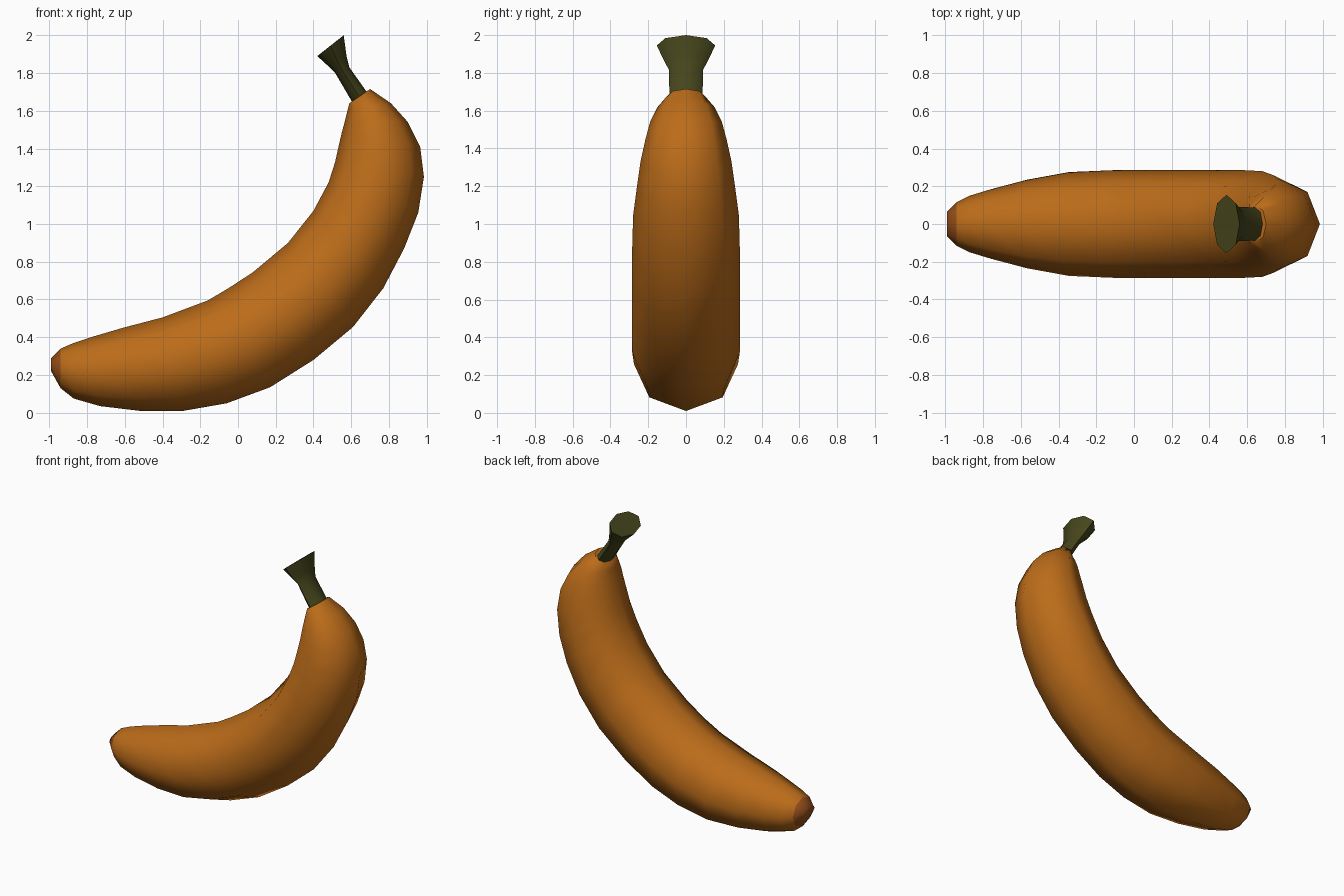
import bpy, bmesh
from math import sin, cos, pi, radians

if "Cube" in bpy.data.objects:
    bpy.data.objects.remove(bpy.data.objects["Cube"])


def material(name, rgb):
    m = bpy.data.materials.new(name)
    m.diffuse_color = (*rgb, 1)
    m.use_nodes = True
    m.node_tree.nodes["Principled BSDF"].inputs["Base Color"].default_value = m.diffuse_color
    return m


def loft(name, rings, mats, angle, sides=8):
    """Skin octagons; ring = outer x, outer z, inner x, inner z, half width."""
    bm = bmesh.new()
    loops = []
    for ox, oz, ix, iz, w in rings:
        cx, cz, dx, dz = (ox + ix) / 2, (oz + iz) / 2, (ox - ix) / 2, (oz - iz) / 2
        loop = []
        for k in range(sides):
            a = 2 * pi * k / sides
            loop.append(bm.verts.new((cx + dx * cos(a), w * sin(a), cz + dz * cos(a))))
        loops.append(loop)
    for a, b in zip(loops, loops[1:]):
        for k in range(sides):
            n = (k + 1) % sides
            bm.faces.new((a[k], a[n], b[n], b[k]))
    bm.faces.new(loops[0])
    bm.faces.new(loops[-1])
    bmesh.ops.recalc_face_normals(bm, faces=bm.faces)
    mesh = bpy.data.meshes.new(name)
    bm.to_mesh(mesh)
    bm.free()
    ob = bpy.data.objects.new(name, mesh)
    bpy.context.collection.objects.link(ob)
    for m in mats:
        mesh.materials.append(m)
    bpy.ops.object.select_all(action='DESELECT')
    ob.select_set(True)
    bpy.context.view_layer.objects.active = ob
    bpy.ops.object.shade_smooth_by_angle(angle=radians(angle))
    return ob


peel = material("peel_orange", (0.5, 0.15, 0.01))
brown = material("tip_brown", (0.3, 0.075, 0.01))
green = material("stem_green", (0.06, 0.06, 0.012))

# Curved fruit body, from the blunt tip up to the neck
body = loft("fruit_body", [
    (-.99, .22, -.99, .29, .065),
    (-.94, .13, -.94, .34, .115),
    (-.87, .075, -.87, .37, .15),
    (-.73, .035, -.78, .40, .185),
    (-.52, .01, -.61, .45, .235),
    (-.29, .01, -.40, .505, .275),
    (-.06, .05, -.16, .595, .285),
    (.17, .135, -.05, .66, .285),
    (.40, .28, .08, .745, .285),
    (.61, .455, .265, .90, .285),
    (.77, .66, .40, 1.07, .285),
    (.88, .87, .48, 1.22, .28),
    (.955, 1.06, .515, 1.33, .26),
    (.985, 1.25, .535, 1.42, .24),
    (.965, 1.41, .55, 1.485, .215),
    (.90, 1.54, .565, 1.54, .19),
    (.81, 1.64, .58, 1.60, .15),
    (.70, 1.715, .59, 1.64, .10),
], [peel, brown], 60)

# Browned blossom end
for f in body.data.polygons:
    if f.center.x < -0.95:
        f.material_index = 1

# Stem with a flared cut end
loft("stem", [
    (.70, 1.68, .62, 1.63, .085),
    (.675, 1.71, .60, 1.655, .088),
    (.59, 1.83, .515, 1.80, .09),
    (.575, 1.89, .48, 1.835, .115),
    (.56, 2.0, .42, 1.89, .155),
], [green], 45)
